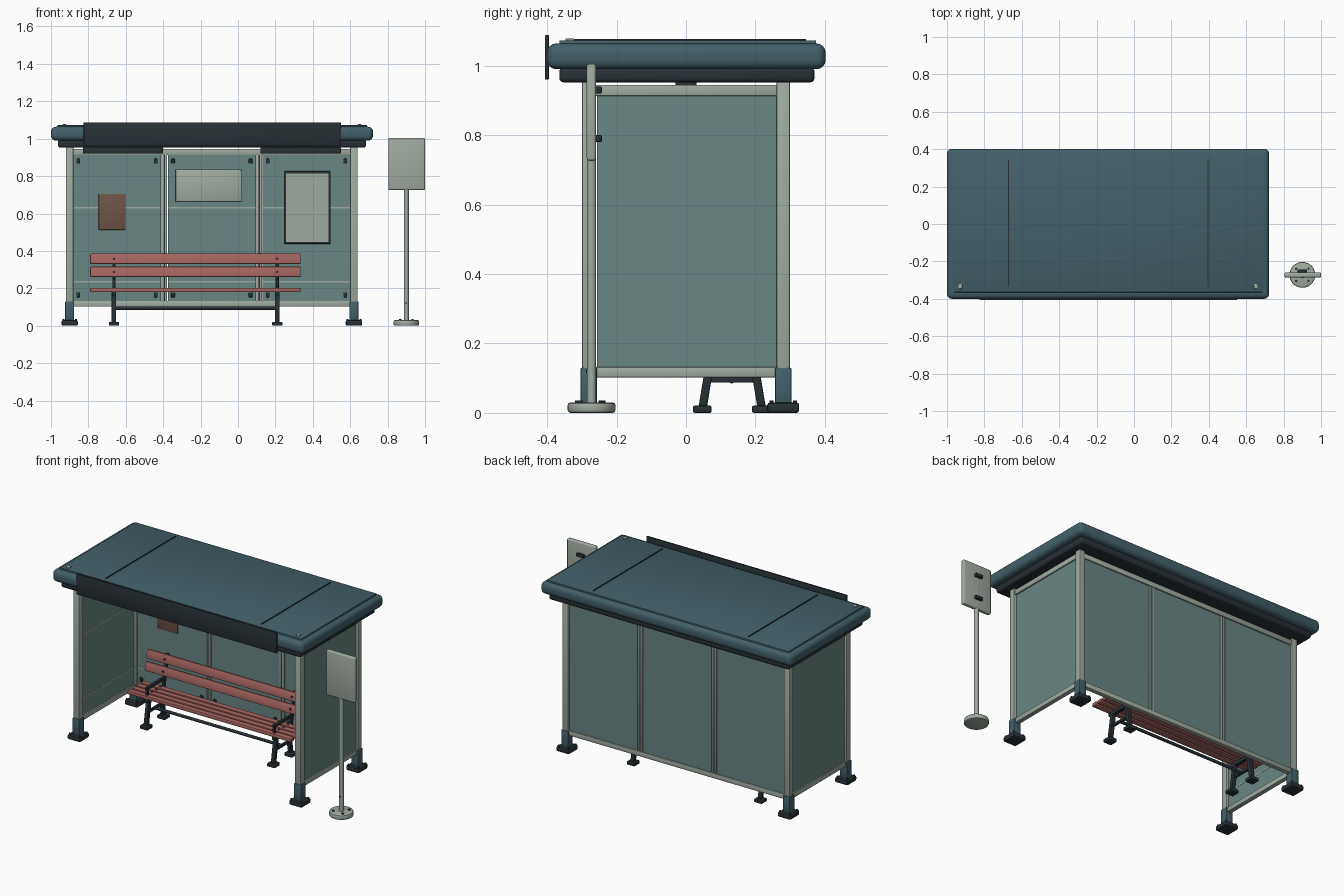
import bpy, math
from mathutils import Vector

if "Cube" in bpy.data.objects:
    bpy.data.objects.remove(bpy.data.objects["Cube"])


def mat(name, r, g, b):
    m = bpy.data.materials.new(name)
    m.diffuse_color = (r, g, b, 1)
    m.use_nodes = True
    m.node_tree.nodes["Principled BSDF"].inputs["Base Color"].default_value = m.diffuse_color
    return m


BLUE = mat("blue_paint", .055, .117, .144)
DARK = mat("dark_metal", .02, .03, .036)
PALE = mat("pale_metal", .35, .41, .35)
GLASS = mat("glass", .14, .24, .23)
RED = mat("red_slats", .38, .13, .115)
BROWN = mat("brown_paper", .16, .09, .065)


def finish(o, name, m, bevel=0, seg=2):
    o.name = name
    o.data.materials.append(m)
    if bevel:
        b = o.modifiers.new("bevel", 'BEVEL')
        b.width, b.segments, b.limit_method = bevel, seg, 'ANGLE'
        bpy.ops.object.modifier_apply(modifier=b.name)
    bpy.ops.object.shade_smooth_by_angle(angle=math.radians(35))
    return o


def box(name, x, y, z, m, bevel=0, seg=2, tilt=0):
    """Box from (min, max) ranges."""
    c = [(a[0] + a[1]) / 2 for a in (x, y, z)]
    bpy.ops.mesh.primitive_cube_add(size=1, location=c)
    o = bpy.context.object
    o.scale = [a[1] - a[0] for a in (x, y, z)]
    bpy.ops.object.transform_apply(location=False, rotation=False, scale=True)
    o.rotation_euler.x = tilt
    return finish(o, name, m, bevel, seg)


def cyl(name, p, q, r, m, sides=24, bevel=0):
    """Cylinder between two points."""
    p, q = Vector(p), Vector(q)
    d = q - p
    bpy.ops.mesh.primitive_cylinder_add(vertices=sides, radius=r, depth=d.length, location=(p + q) / 2)
    o = bpy.context.object
    o.rotation_euler = d.to_track_quat('Z', 'Y').to_euler()
    return finish(o, name, m, bevel)


def bar(name, x, p, q, w, m):
    """Square bar in a plane of constant x, between (y, z) points."""
    dy, dz = q[0] - p[0], q[1] - p[1]
    cy, cz, h = (p[0] + q[0]) / 2, (p[1] + q[1]) / 2, math.hypot(dy, dz) / 2
    box(name, (x - w / 2, x + w / 2), (cy - w / 2, cy + w / 2), (cz - h, cz + h), m, .003,
        tilt=math.atan2(-dy, dz))


XL, XR, YP = -.90, .62, .28

# roof
box("roof_slab", (-1, .722), (-.4, .402), (.99, 1.064), BLUE, .026, 4)
box("roof_under_trim", (-.962, .684), (-.365, .37), (.952, .995), DARK, .012, 3)
box("roof_top_panel", (-.966, .69), (-.365, .375), (1.055, 1.073), BLUE, .004)
for x in (-.67, .395):
    box("roof_seam", (x - .003, x + .003), (-.335, .345), (1.07, 1.077), DARK)
for x in (-.928, .65):
    box("roof_drain_cap", (x - .01, x + .01), (-.347, -.32), (1.07, 1.078), PALE, .003)
box("front_fascia", (-.825, .55), (-.406, -.395), (.96, 1.088), DARK, .002)
for x0, x1 in ((-.83, -.40), (.12, .55)):
    box("ceiling_lamp", (x0, x1), (-.03, .03), (.92, .955), DARK, .005)

# posts with sleeves, footings and anchor bolts
for x in (XL, XR):
    for y in (-YP, YP):
        box("post", (x - .02, x + .02), (y - .02, y + .02), (.03, .96), PALE, .005)
        box("post_sleeve", (x - .024, x + .024), (y - .024, y + .024), (.025, .13), BLUE, .004)
        box("post_footing", (x - .044, x + .044), (y - .046, y + .046), (0, .03), DARK, .008)
        for sx in (-.034, .034):
            for sy in (-.034, .034):
                cyl("anchor_bolt", (x + sx, y + sy, .026), (x + sx, y + sy, .036), .006, DARK, 6)

# side walls
for x, s in ((XL, 1), (XR, -1)):
    for z0, z1 in ((.102, .132), (.913, .945)):
        box("side_rail", (x - .014, x + .014), (-.265, .265), (z0, z1), PALE, .003)
    box("side_glass", (x - .006, x + .006), (-.257, .26), (.128, .917), GLASS)
    for z in (.235, .63):
        xi = x + s * .006
        box("side_glass_stripe", (xi - .001, xi + .001), (-.257, .26), (z - .004, z + .004), PALE)

# back wall: rails, three panes, clips
for z0, z1 in ((.102, .132), (.913, .945)):
    box("back_rail", (XL, XR), (YP - .014, YP + .014), (z0, z1), PALE, .003)
step = (XR - XL) / 3
for i in range(3):
    a, b = XL + step * i + .018, XL + step * (i + 1) - .018
    box("back_glass", (a, b), (YP - .006, YP + .006), (.128, .917), GLASS)
    for z in (.235, .63):
        box("back_glass_stripe", (a, b), (YP - .008, YP - .005), (z - .004, z + .004), PALE)
    for x in (a + .028, b - .028):
        for z in (.165, .88):
            box("glass_clip", (x - .01, x + .01), (YP - .016, YP - .004), (z - .013, z + .013), DARK, .004)
for i in (1, 2):
    x = XL + step * i
    for s in (-1, 1):
        box("mullion_strip", (x + s * .009 - .006, x + s * .009 + .006), (YP - .014, YP + .009), (.125, .92), PALE, .002)
    box("mullion_gasket", (x - .004, x + .004), (YP - .01, YP + .005), (.125, .92), DARK)

# notices on the back wall
box("small_notice", (-.745, -.602), (.269, .276), (.513, .705), BROWN, .002)
box("wide_notice_backing", (-.337, .02), (.271, .276), (.662, .836), DARK)
box("wide_notice", (-.333, .016), (.268, .275), (.666, .832), PALE, .002)
box("poster_frame", (.245, .495), (.262, .276), (.437, .827), DARK, .005)
box("poster_sheet", (.257, .483), (.259, .27), (.449, .815), PALE)

# bench slats
BX = (-.79, .335)
for i in range(4):
    y = .058 + i * .044
    box("seat_slat", BX, (y - .018, y + .018), (.18, .203), RED, .006)
for y, z in ((.222, .288), (.238, .358)):
    box("backrest_slat", BX, (y - .009, y + .009), (z - .028, z + .028), RED, .006, tilt=-.2)
# bench frames
for x in (-.663, .21):
    for y in (.047, .217):
        box("bench_foot", (x - .027, x + .027), (y - .027, y + .027), (0, .021), DARK, .005)
    bar("front_bench_leg", x, (.048, .015), (.075, .18), .024, DARK)
    bar("rear_bench_leg", x, (.218, .015), (.19, .18), .024, DARK)
    bar("seat_bearer", x, (.045, .17), (.22, .17), .022, DARK)
    bar("backrest_upright", x, (.212, .165), (.256, .385), .018, DARK)
    bar("armrest", x, (.05, .245), (.23, .245), .018, DARK)
    bar("armrest_support", x, (.06, .19), (.054, .25), .016, DARK)
    bar("leg_crossbar", x, (.06, .095), (.205, .095), .016, DARK)
    for y, z in ((.222, .288), (.238, .358)):
        cyl("slat_bolt", (x, y - .014, z), (x, y, z), .007, DARK, 8)
    for i in range(4):
        y = .058 + i * .044
        cyl("seat_bolt", (x, y, .195), (x, y, .206), .006, DARK, 8)
cyl("bench_stretcher", (-.663, .132, .094), (.21, .132, .094), .009, DARK, 16)

# stop sign
SX, SY = .9, -.272
cyl("sign_base", (SX, SY, 0), (SX, SY, .03), .069, PALE, 32, .008)
cyl("sign_pole", (SX, SY, .02), (SX, SY, .96), .0135, PALE)
box("sign_plate", (.804, 1.0), (-.286, -.259), (.726, 1.005), PALE, .008, 3)
for z in (.79, .93):
    box("sign_clamp", (SX - .025, SX + .025), (-.262, -.242), (z - .01, z + .01), DARK, .004)
for k in range(4):
    t = math.radians(45 + 90 * k)
    px, py = SX + .046 * math.cos(t), SY + .046 * math.sin(t)
    cyl("base_bolt", (px, py, .025), (px, py, .036), .007, DARK, 6)
cyl("pole_screw", (SX, SY - .016, .12), (SX, SY, .12), .005, DARK, 8)
